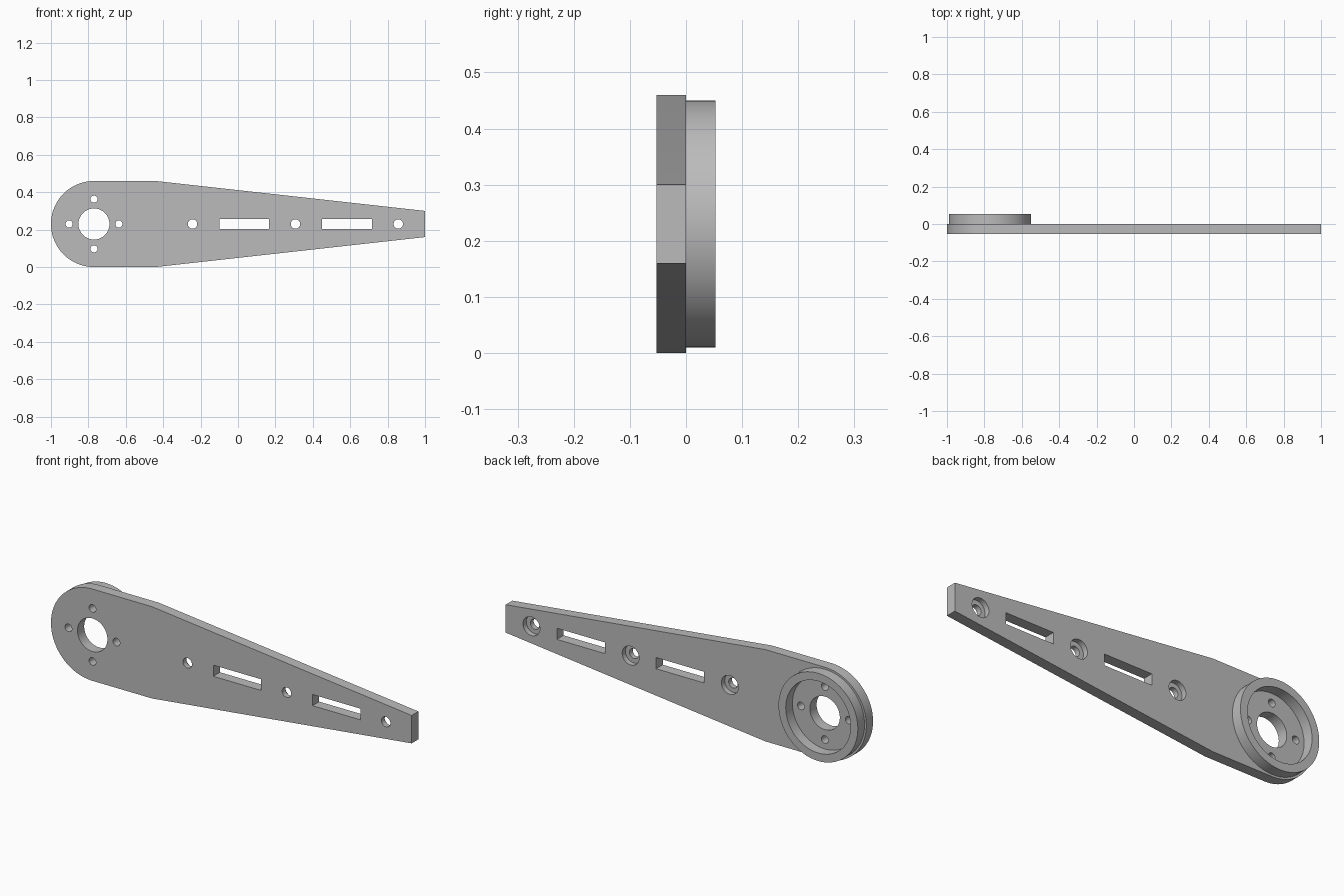
import bpy, bmesh, math

if "Cube" in bpy.data.objects:
    bpy.data.objects.remove(bpy.data.objects["Cube"], do_unlink=True)

THICK = 0.053            # plate thickness, also the height of the rim
MID = 0.23               # height of the centre line
HUB = -0.77              # centre of the round end
R_END = 0.23

grey = bpy.data.materials.new("plain grey")
grey.use_nodes = True
grey.diffuse_color = (0.5, 0.5, 0.5, 1)
grey.node_tree.nodes["Principled BSDF"].inputs["Base Color"].default_value = (0.5, 0.5, 0.5, 1)


def prism(name, outline, y0, y1):
    """Extrude an (x, z) outline from y0 to y1."""
    bm = bmesh.new()
    face = bm.faces.new([bm.verts.new((x, y0, z)) for x, z in outline])
    out = bmesh.ops.extrude_face_region(bm, geom=[face])
    verts = [v for v in out["geom"] if isinstance(v, bmesh.types.BMVert)]
    bmesh.ops.translate(bm, vec=(0, y1 - y0, 0), verts=verts)
    bmesh.ops.recalc_face_normals(bm, faces=bm.faces)
    mesh = bpy.data.meshes.new(name)
    bm.to_mesh(mesh)
    bm.free()
    mesh.materials.append(grey)
    obj = bpy.data.objects.new(name, mesh)
    bpy.context.collection.objects.link(obj)
    return obj


def arc(x, z, r, start=0, sweep=360, n=64):
    count = n if sweep == 360 else n + 1
    angles = [math.radians(start + sweep * i / n) for i in range(count)]
    return [(x + r * math.cos(a), z + r * math.sin(a)) for a in angles]


def activate(obj):
    bpy.ops.object.select_all(action="DESELECT")
    obj.select_set(True)
    bpy.context.view_layer.objects.active = obj


def cut(obj, outline, y0=-0.2, y1=0.2):
    """Cut an outline out of an object between two depths."""
    cutter = prism("cutter", outline, y0, y1)
    cutter.hide_render = True
    mod = obj.modifiers.new("cut", "BOOLEAN")
    mod.operation = "DIFFERENCE"
    mod.solver = "EXACT"
    mod.object = cutter
    activate(obj)
    bpy.ops.object.modifier_apply(modifier=mod.name)
    bpy.data.objects.remove(cutter, do_unlink=True)


# Tapered arm plate with one round end
outline = arc(HUB, MID, R_END, 90, 180) + [
    (-0.44, 0), (1, MID - 0.07), (1, MID + 0.07), (-0.44, 2 * MID)]
arm = prism("arm_plate", outline, -THICK, 0)

# Shaft hole and four bolt holes around it
cut(arm, arc(HUB, MID, 0.083))
for x, z in arc(HUB, MID, 0.133, n=4):
    cut(arm, arc(x, z, 0.019, n=32))

# Slots along the arm
for x in (0.033, 0.583):
    cut(arm, [(x + sx * 0.133, MID + sz * 0.028)
              for sx, sz in ((-1, -1), (1, -1), (1, 1), (-1, 1))])

# Counterbored holes along the arm, wide on the back
for x in (-0.243, 0.307, 0.857):
    cut(arm, arc(x, MID, 0.025, n=32))
    cut(arm, arc(x, MID, 0.047, n=32), -THICK / 2, 0.2)

# Raised rim on the back of the round end
rim = prism("hub_rim", arc(HUB, MID, 0.22), 0, THICK)
cut(rim, arc(HUB, MID, 0.18))

for obj in (arm, rim):
    activate(obj)
    bpy.ops.object.shade_smooth_by_angle(angle=math.radians(30))
